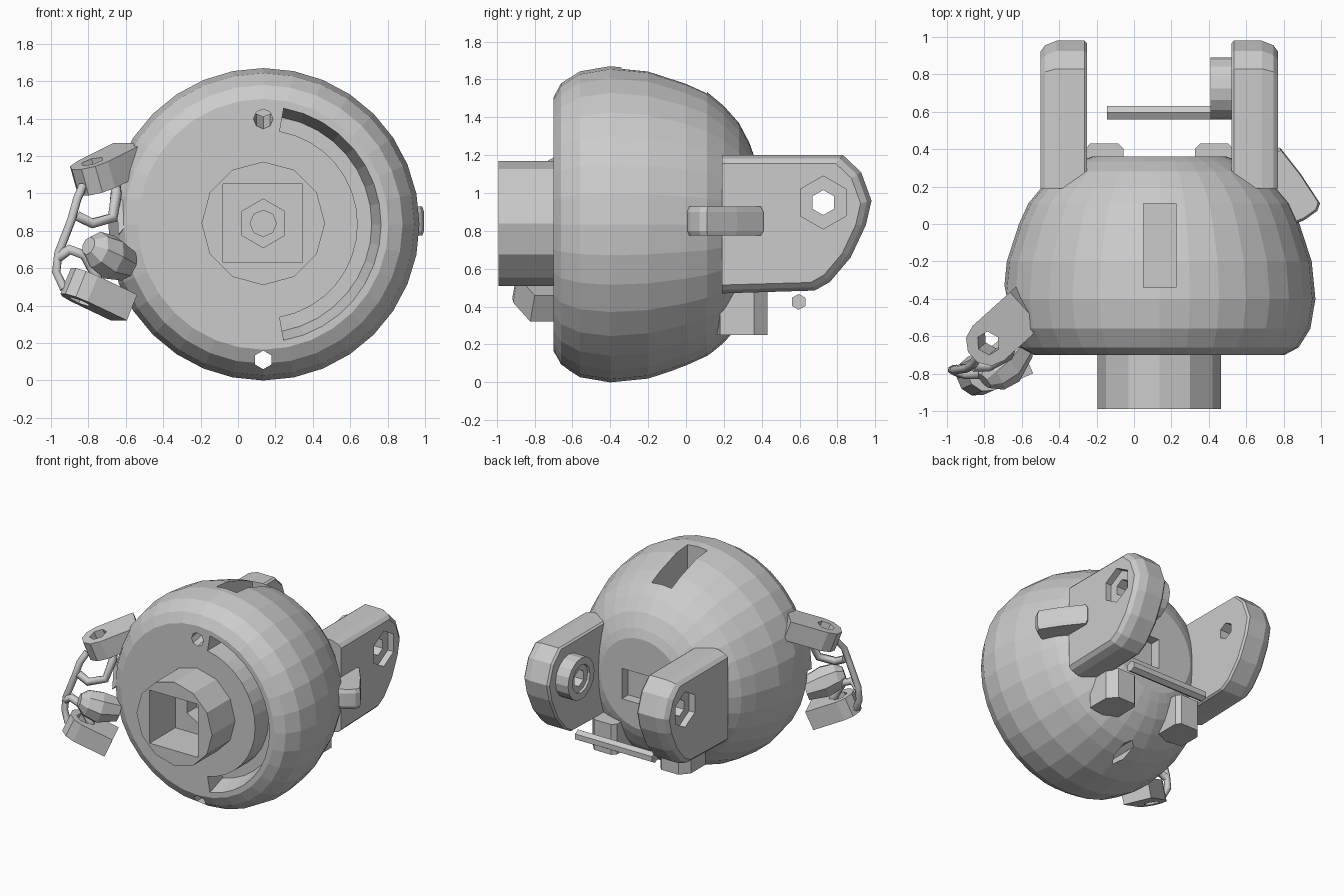
import bpy, bmesh, math
from mathutils import Vector as V

if "Cube" in bpy.data.objects:
    bpy.data.objects.remove(bpy.data.objects["Cube"])

CX, CZ = 0.135, 0.835  # main axis of the housing (runs along y)


def loft(name, rings):
    """Closed solid through a list of equal-length rings, capped at both ends."""
    bm = bmesh.new()
    rows = [[bm.verts.new(p) for p in r] for r in rings]
    n = len(rows[0])
    for a, b in zip(rows, rows[1:]):
        for i in range(n):
            bm.faces.new((a[i], a[(i + 1) % n], b[(i + 1) % n], b[i]))
    bm.faces.new(rows[0])
    bm.faces.new(rows[-1][::-1])
    bmesh.ops.recalc_face_normals(bm, faces=bm.faces)
    me = bpy.data.meshes.new(name)
    bm.to_mesh(me)
    bm.free()
    ob = bpy.data.objects.new(name, me)
    bpy.context.collection.objects.link(ob)
    return ob


def ring(c, d, r, n):
    """Points of a regular polygon around centre c, facing along d."""
    d = V(d).normalized()
    up = V((0, 1, 0)) if abs(d.z) > 0.9 else V((0, 0, 1))
    u = up.cross(d).normalized()
    w = d.cross(u)
    return [V(c) + r * (w * math.cos(t) + u * math.sin(t))
            for t in (2 * math.pi * i / n for i in range(n))]


def cyl(name, p, q, r, n):
    d = V(q) - V(p)
    return loft(name, [ring(p, d, r, n), ring(q, d, r, n)])


def extrude(name, pts, vec):
    return loft(name, [[V(p) for p in pts], [V(p) + V(vec) for p in pts]])


def box(name, lo, hi):
    (a, b, c), (x, y, z) = lo, hi
    return extrude(name, [(a, b, c), (x, b, c), (x, y, c), (a, y, c)], (0, 0, z - c))


def boolean(ob, other, op='DIFFERENCE'):
    m = ob.modifiers.new("bool", 'BOOLEAN')
    m.operation, m.solver, m.object = op, 'EXACT', other
    bpy.context.view_layer.objects.active = ob
    bpy.ops.object.modifier_apply(modifier=m.name)
    bpy.data.objects.remove(other)


def wire(name, pts, r=0.025):
    cu = bpy.data.curves.new(name, 'CURVE')
    cu.dimensions, cu.bevel_depth, cu.bevel_resolution = '3D', r, 1
    cu.use_fill_caps = True
    sp = cu.splines.new('POLY')
    sp.points.add(len(pts) - 1)
    for p, co in zip(sp.points, pts):
        p.co = (*co, 1)
    bpy.context.collection.objects.link(bpy.data.objects.new(name, cu))


# Housing: revolved dome, flat at the front and back
profile = [(-0.70, 0.67), (-0.66, 0.745), (-0.56, 0.808), (-0.40, 0.835), (-0.20, 0.815),
           (0.0, 0.75), (0.11, 0.70), (0.20, 0.625), (0.28, 0.535), (0.335, 0.43), (0.36, 0.36)]
housing = loft("housing", [ring((CX, y, CZ), (0, 1, 0), r, 32) for y, r in profile])

# Front boss with square socket, hexagon step and small bore
boolean(housing, cyl("boss", (CX, -0.99, 0.84), (CX, -0.6, 0.84), 0.33, 12), 'UNION')
boolean(housing, box("socket", (-0.08, -1.1, 0.63), (0.345, -0.67, 1.05)))
boolean(housing, cyl("hex_step", (CX, -0.8, 0.84), (CX, -0.55, 0.84), 0.13, 6))
boolean(housing, cyl("bore", (CX, -0.7, 0.84), (CX, -0.35, 0.84), 0.07, 8))

# Curved groove on the front face, its outer wall sloping inwards
arc = [math.radians(-80 + 10 * i) for i in range(17)]


def groove_ring(y, outer):
    return [(CX + r * math.cos(t), y, CZ + r * math.sin(t))
            for r, run in ((outer, arc), (0.505, arc[::-1])) for t in run]


boolean(housing, loft("groove", [groove_ring(-0.8, 0.66), groove_ring(-0.7, 0.63),
                                 groove_ring(-0.53, 0.58)]))

# Top trench with its front hole, lower through hole, back window, flat on the left
boolean(housing, box("trench", (0.05, -0.34, 1.38), (0.225, 0.11, 1.8)))
boolean(housing, cyl("upper_hole", (CX, -0.8, 1.38), (CX, -0.25, 1.48), 0.052, 8))
boolean(housing, cyl("lower_hole", (CX, -0.9, 0.11), (CX, 0.4, 0.11), 0.05, 6))
boolean(housing, box("window", (0.07, 0.28, 0.68), (0.31, 0.5, 0.92)))
boolean(housing, extrude("side_flat", [(-0.71, -0.25, 0.5), (-0.58, -0.85, 0.5),
                                       (-1, -0.9, 0.5), (-1, -0.25, 0.5)], (0, 0, 0.62)))

# Pair of rear lugs with rounded outer edges, hexagon recess and pivot hole
lug_outline = [(0.19, 1.2), (0.83, 1.2), (0.925, 1.11), (0.98, 0.96), (0.95, 0.83),
               (0.87, 0.66), (0.76, 0.53), (0.68, 0.485), (0.19, 0.47)]
PY, PZ = 0.725, 0.95


def lug_ring(x, k):
    return [(x, 0.5 + (y - 0.5) * (k if y > 0.2 else 1), 0.84 + (z - 0.84) * k)
            for y, z in lug_outline]


def pivot_hole(ob):
    boolean(ob, cyl("pivot_hole", (-1, PY, PZ), (1.3, PY, PZ), 0.066, 6))


for side, s in (("left", -1), ("right", 1)):
    lug = loft(side + "_lug", [lug_ring(CX + s * o, k) for o, k in
                               ((0.385, 0.97), (0.40, 1), (0.55, 1), (0.61, 0.95), (0.635, 0.88))])
    boolean(lug, cyl("recess", (CX + s * 0.585, PY, PZ), (CX + s * 0.8, PY, PZ), 0.14, 6))
    pivot_hole(lug)
    # Lower stop pad reaching from the housing to the lug
    a, b = CX + s * 0.19, CX + s * 0.43
    extrude(side + "_pad", [(a, 0.15, 0.25), (a, 0.40, 0.25), (a + s * 0.03, 0.43, 0.25),
                            (b - s * 0.06, 0.43, 0.25), (b, 0.36, 0.25), (b, 0.18, 0.25)],
            (0, 0, 0.24))

# Spacer disc inside the right lug
disc = cyl("spacer_disc", (0.41, PY, PZ), (0.53, PY, PZ), 0.165, 16)
boolean(disc, cyl("disc_recess", (0.38, PY, PZ), (0.43, PY, PZ), 0.11, 12))
pivot_hole(disc)

# Loose cross pin
cyl("cross_pin", (-0.145, 0.595, 0.425), (0.53, 0.595, 0.425), 0.042, 6)

# Side tab on the right
tab = [(0.66, 0.36), (0.78, 0.41), (0.89, 0.27), (0.995, 0.11), (0.98, 0.07),
       (0.91, 0.02), (0.86, 0.0), (0.70, 0.05)]
loft("side_tab", [[(0.85 + (x - 0.85) * k, 0.18 + (y - 0.18) * k, z) for x, y in tab]
                  for z, k in ((0.775, 0.93), (0.80, 1), (0.90, 1), (0.93, 0.93))])


def hinge_ear(name, root, tip, width, thick, hole):
    """Round-ended plate running from root to tip with a hole at the tip."""
    root, tip = V(root), V(tip)
    d = (tip - root).normalized()
    n = (V((0, 0, 1)) - d * d.z).normalized()
    s, r = n.cross(d), width / 2
    pts = [root - s * r] + [tip + r * (d * math.cos(t) + s * math.sin(t))
                            for t in (math.radians(-90 + 36 * i) for i in range(6))]
    pts = [p - n * thick / 2 for p in pts + [root + s * r]]
    ear = extrude(name, pts, n * thick)
    boolean(ear, cyl("ear_hole", tip - n, tip + n, hole, 6))


# Left hinge: two ears, a knuckle and the wire link between them
hinge_ear("upper_ear", (-0.56, -0.44, 1.20), (-0.76, -0.62, 1.10), 0.25, 0.15, 0.065)
hinge_ear("lower_ear", (-0.61, -0.71, 0.39), (-0.82, -0.80, 0.49), 0.22, 0.15, 0.06)
loft("knuckle", [ring(c, (-0.7, -0.6, 0.3), r, 8) for c, r in
                 (((-0.60, -0.64, 0.62), 0.09), ((-0.69, -0.75, 0.66), 0.12),
                  ((-0.76, -0.81, 0.70), 0.10), ((-0.80, -0.84, 0.72), 0.05))])
wire("outer_link", [(-0.83, -0.70, 1.04), (-0.86, -0.75, 0.97), (-0.89, -0.77, 0.86),
                    (-0.96, -0.78, 0.68), (-0.972, -0.78, 0.58), (-0.93, -0.80, 0.49)])
wire("inner_link", [(-0.86, -0.76, 0.88), (-0.78, -0.76, 0.84), (-0.67, -0.70, 0.87),
                    (-0.65, -0.64, 1.0), (-0.66, -0.60, 1.08)], 0.03)
wire("lower_loop", [(-0.96, -0.78, 0.66), (-0.90, -0.80, 0.70), (-0.82, -0.80, 0.67),
                    (-0.76, -0.78, 0.56), (-0.72, -0.78, 0.46)], 0.03)
extrude("side_wedge", [(-0.65, -0.62, 1.0), (-0.64, -0.66, 0.78), (-0.55, -0.66, 0.88)],
        (0.02, 0.25, 0))
